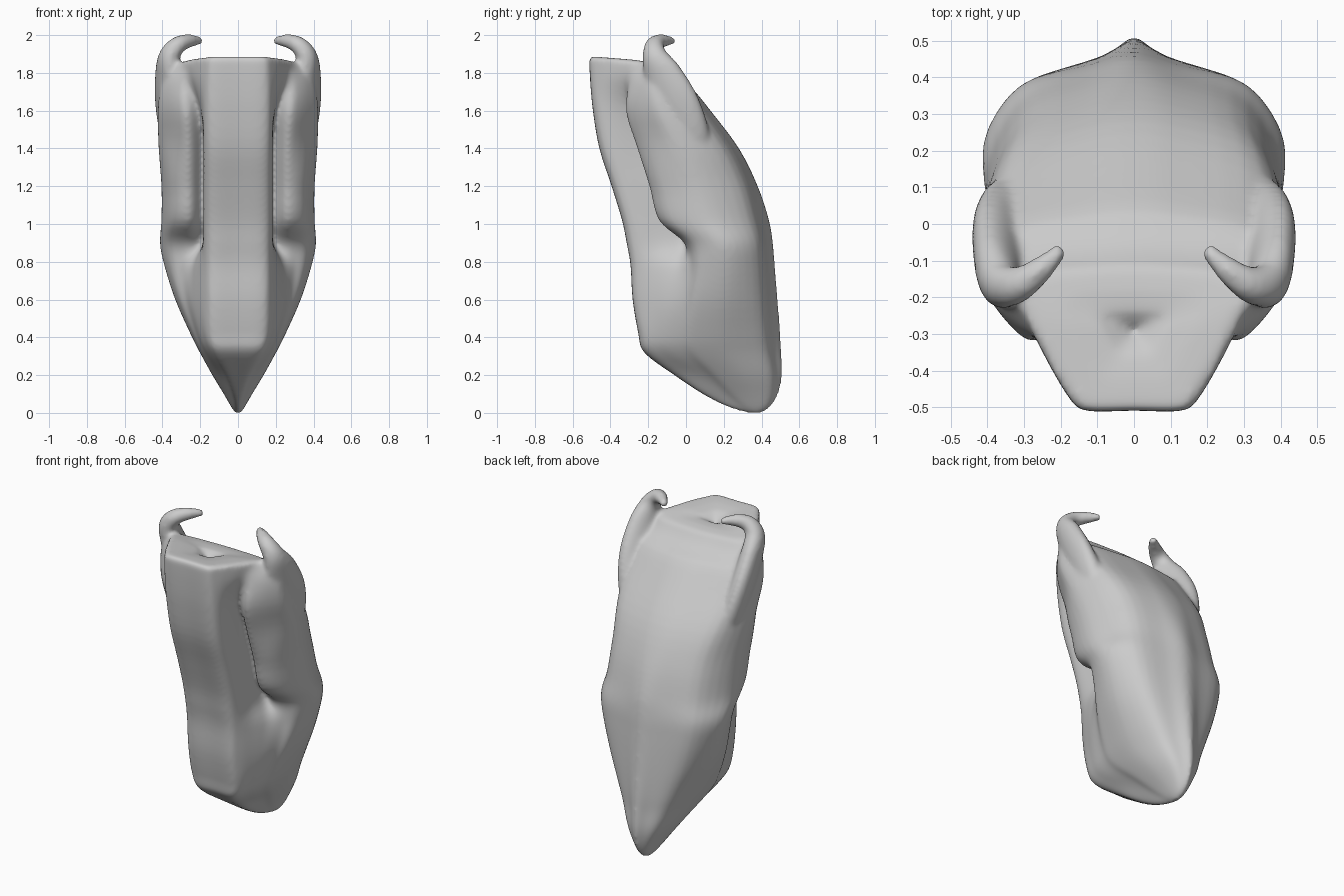
import bpy, bmesh, math
from mathutils import Vector

if "Cube" in bpy.data.objects:
    bpy.data.objects.remove(bpy.data.objects["Cube"])


def spline(pts, n, closed=False):
    """Catmull-Rom resampling of points."""
    pts = [Vector(p) for p in pts]
    m, out = len(pts), []
    for i in range(m if closed else m - 1):
        if closed:
            p = [pts[(i + k) % m] for k in (-1, 0, 1, 2)]
        else:
            p = [pts[max(0, min(m - 1, i + k))] for k in (-1, 0, 1, 2)]
        for j in range(n):
            t = j / n
            out.append(0.5 * (2 * p[1] + (p[2] - p[0]) * t
                       + (2 * p[0] - 5 * p[1] + 4 * p[2] - p[3]) * t * t
                       + (3 * p[1] - p[0] - 3 * p[2] + p[3]) * t ** 3))
    if not closed:
        out.append(pts[-1])
    return out


def interp(levels, n):
    """Spline each column of a table separately."""
    cols = [[p.x for p in spline([(c, 0, 0) for c in col], n)] for col in zip(*levels)]
    return list(zip(*cols))


def loft(bm, rings):
    """Skin closed rings and cap both ends."""
    rows = [[bm.verts.new(p) for p in r] for r in rings]
    n = len(rows[0])
    for a, b in zip(rows, rows[1:]):
        for i in range(n):
            j = (i + 1) % n
            bm.faces.new((a[i], a[j], b[j], b[i]))
    bm.faces.new(rows[0][::-1])
    bm.faces.new(rows[-1])


def ramp(v, lo, hi):
    t = max(0, min(1, (v - lo) / (hi - lo)))
    return t * t * (3 - 2 * t)


# Body levels: z, front y, column half width, crease x, crease y, wing front y, half width, back y
LEVELS = [
    (0.00, .32, .005, .01, .34, .35, .015, .40),
    (0.03, .22, .01, .02, .27, .30, .035, .45),
    (0.10, .09, .03, .045, .17, .22, .075, .49),
    (0.20, -.06, .07, .09, .06, .12, .135, .51),
    (0.32, -.22, .135, .165, -.08, .00, .20, .505),
    (0.42, -.25, .165, .205, -.10, -.02, .25, .50),
    (0.60, -.28, .175, .245, -.08, .00, .33, .485),
    (0.78, -.29, .18, .245, -.04, .02, .388, .47),
    (0.90, -.31, .18, .19, .00, -.01, .413, .46),
    (1.02, -.335, .18, .18, -.06, -.145, .405, .44),
    (1.20, -.39, .18, .18, -.11, -.195, .405, .38),
    (1.40, -.455, .18, .18, -.18, -.26, .42, .28),
    (1.60, -.49, .18, .205, -.28, -.32, .425, .13),
    (1.76, -.505, .18, .255, -.32, -.29, .40, .00),
    (1.88, -.51, .18, .275, -.30, -.25, .33, -.11),
]


def slope(p):
    """Tilt and round the top down towards the back."""
    drop = .08 * (p.y + .5) + .6 * max(0, p.y + .3) ** 2
    return Vector((p.x, p.y, p.z - drop * ramp(p.z, 1.7, 1.88)))


def section(v):
    z, yf, a, cx, cy, wy, xm, yb = v
    L, w, d = yb - wy, xm - cx, cy - yf
    up = ramp(z, 1.2, 1.55)
    low = 1 - ramp(z, .8, 1.4)
    half = [(a * .75, yf), (a, yf + d * .2), (a + (cx - a) * .6, yf + d * .65), (cx, cy),
            (cx + w * .35, wy), (cx + w * .8, wy + L * (.12 + .11 * up)), (xm, wy + L * .47),
            (xm * (.76 + .07 * up), yb - L * (.16 + .03 * low)),
            (xm * .3, yb - L * (.03 + .04 * low))]
    ring = [(0, yf)] + half + [(0, yb)] + [(-x, y) for x, y in reversed(half)]
    return [slope(Vector((p.x, p.y, z))) for p in spline(ring, 4, True)]


bm = bmesh.new()
rings = [section(v) for v in interp(LEVELS, 4)]
# Dimpled top
top, mid = rings[-1], Vector((0, -.29, 1.86))
for s, dz in ((.9, .008), (.6, .008), (.3, 0), (.12, -.025), (.04, -.05)):
    rings.append([mid.lerp(p, s) + Vector((0, 0, dz)) for p in top])
loft(bm, rings)

# Horns: x, y, z, radius across, radius in depth
HORN = [(.27, .05, 1.22, .04, .06), (.315, .01, 1.42, .075, .13), (.352, -.06, 1.62, .072, .145),
        (.368, -.125, 1.79, .062, .11), (.362, -.165, 1.89, .056, .068), (.315, -.165, 1.95, .046, .05),
        (.25, -.12, 1.97, .035, .035), (.195, -.065, 1.968, .02, .02)]
path = interp(HORN, 5)
for side in (1, -1):
    tube = []
    for i, (x, y, z, ra, rb) in enumerate(path):
        a, b = path[max(0, i - 1)], path[min(len(path) - 1, i + 1)]
        t = (Vector(b[:3]) - Vector(a[:3])).normalized()
        depth = Vector((.35, 1, 0))
        depth = (depth - t * depth.dot(t)).normalized()
        across = depth.cross(t)
        ring = []
        for k in range(20):
            an = math.tau * k / 20
            p = Vector((x, y, z)) + across * ra * math.cos(an) + depth * rb * math.sin(an)
            ring.append(Vector((p.x * side, p.y, p.z)))
        tube.append(ring)
    loft(bm, tube)

bmesh.ops.recalc_face_normals(bm, faces=bm.faces)
me = bpy.data.meshes.new("horned_body")
bm.to_mesh(me)
bm.free()
body = bpy.data.objects.new("horned_body", me)
bpy.context.collection.objects.link(body)

# Fuse body and horns into one soft skin
rm = body.modifiers.new("fuse", 'REMESH')
rm.mode = 'VOXEL'
rm.voxel_size = 0.012
rm.use_smooth_shade = True
sm = body.modifiers.new("soften", 'SMOOTH')
sm.factor = 0.5
sm.iterations = 12
